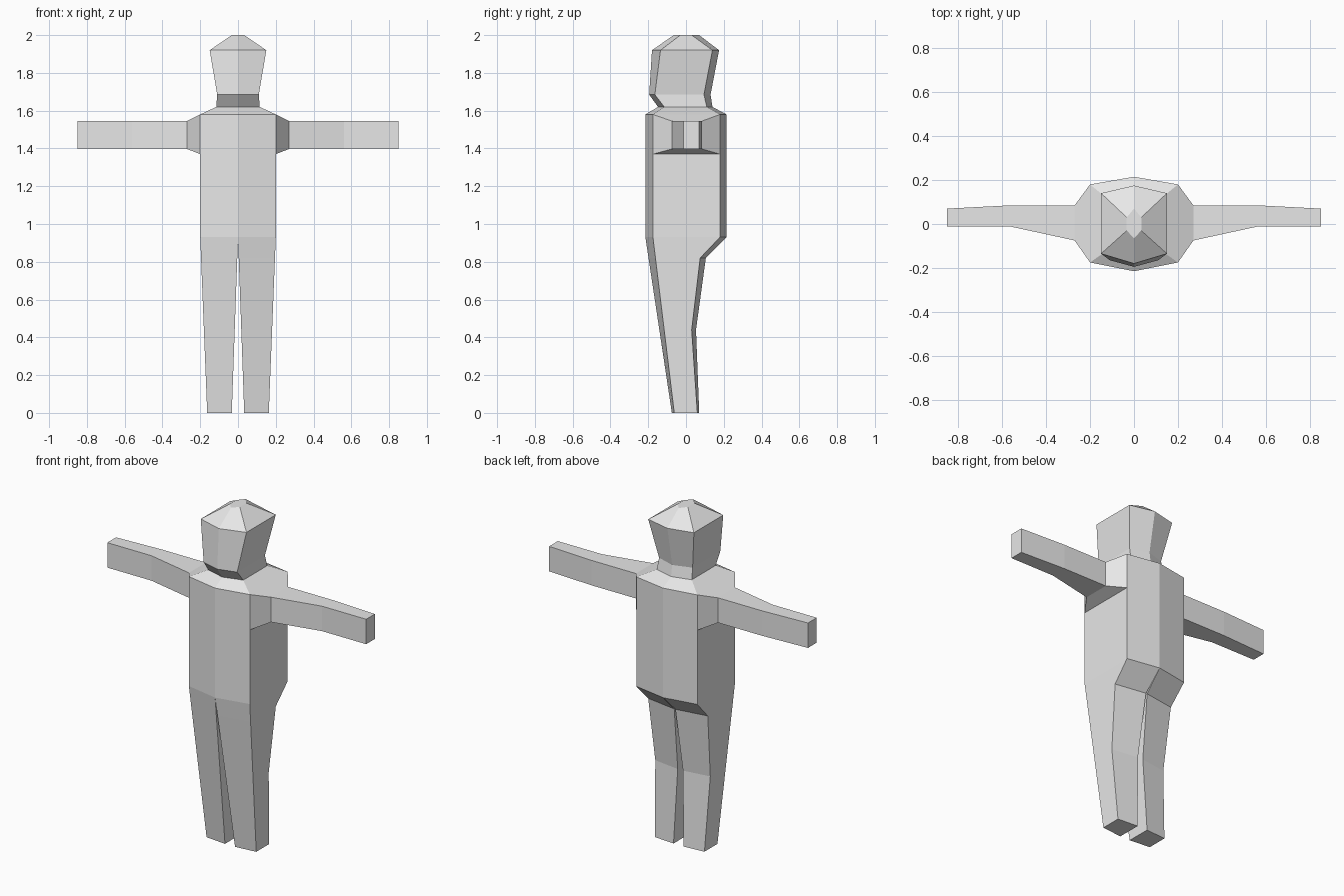
import bpy, bmesh

if "Cube" in bpy.data.objects:
    bpy.data.objects.remove(bpy.data.objects["Cube"])

grey = bpy.data.materials.new("plain_grey")
grey.diffuse_color = (0.8, 0.8, 0.8, 1)
grey.use_nodes = True
grey.node_tree.nodes["Principled BSDF"].inputs["Base Color"].default_value = grey.diffuse_color

bm = bmesh.new()


def ring(*pts):
    return [bm.verts.new(p) for p in pts]


def half_ring(z, x, front_mid, front, back, back_mid):
    """Right half of a six-sided section: front centre round to back centre."""
    return ring((0, front_mid, z), (x, front, z), (x, back, z), (0, back_mid, z))


def bridge(a, b, closed=False, skip=()):
    n = len(a)
    for i in range(n if closed else n - 1):
        if i not in skip:
            j = (i + 1) % n
            bm.faces.new((a[i], a[j], b[j], b[i]))


# Torso, neck and head, from the hips up
hips = half_ring(0.93, 0.20, -0.215, -0.175, 0.18, 0.215)
armpit = half_ring(1.37, 0.20, -0.215, -0.175, 0.18, 0.215)
shoulder = half_ring(1.58, 0.20, -0.215, -0.175, 0.18, 0.215)
neck = half_ring(1.62, 0.115, -0.148, -0.115, 0.11, 0.14)
jaw = half_ring(1.685, 0.11, -0.195, -0.165, 0.095, 0.13)
brow = half_ring(1.92, 0.15, -0.18, -0.135, 0.14, 0.175)
crown = half_ring(2.0, 0.033, -0.065, -0.03, 0.03, 0.07)
bridge(hips, armpit)
bridge(armpit, shoulder, skip=(1,))      # opening for the arm
for lower, upper in zip((shoulder, neck, jaw, brow), (neck, jaw, brow, crown)):
    bridge(lower, upper)
bm.faces.new(crown)

# Arm, growing out of the opening in the torso side
previous = [armpit[1], armpit[2], shoulder[2], shoulder[1]]
for x, y0, y1 in ((0.27, -0.075, 0.085), (0.56, -0.012, 0.085), (0.85, -0.012, 0.07)):
    section = ring((x, y0, 1.397), (x, y1, 1.397), (x, y1, 1.545), (x, y0, 1.545))
    bridge(previous, section, closed=True)
    previous = section
bm.faces.new(previous)

# Leg, tapering down from the hips with a narrow gap on the inside
previous = hips
for z, back, back_mid in ((0.82, 0.075, 0.105), (0.44, 0.03, 0.053), (0, 0.06, 0.07)):
    t = 1 - z / 0.93
    inner, outer = 0.033 * t, 0.20 - 0.037 * t
    front_mid, front = -0.215 + 0.14 * t, -0.175 + 0.113 * t
    section = ring((inner, front_mid, z), (outer, front, z),
                   (outer, back, z), (inner, back_mid, z))
    bridge(previous, section, closed=True)
    previous = section
bm.faces.new(previous)

# Mirror the half figure into a whole body
geom = bm.verts[:] + bm.edges[:] + bm.faces[:]
bmesh.ops.mirror(bm, geom=geom, axis='X', merge_dist=0.0005)
crown_faces = [f for f in bm.faces if all(v.co.z > 1.99 for v in f.verts)]
bmesh.ops.dissolve_faces(bm, faces=crown_faces)
bmesh.ops.recalc_face_normals(bm, faces=bm.faces)

mesh = bpy.data.meshes.new("body")
bm.to_mesh(mesh)
bm.free()
mesh.materials.append(grey)
body = bpy.data.objects.new("body", mesh)
bpy.context.collection.objects.link(body)
